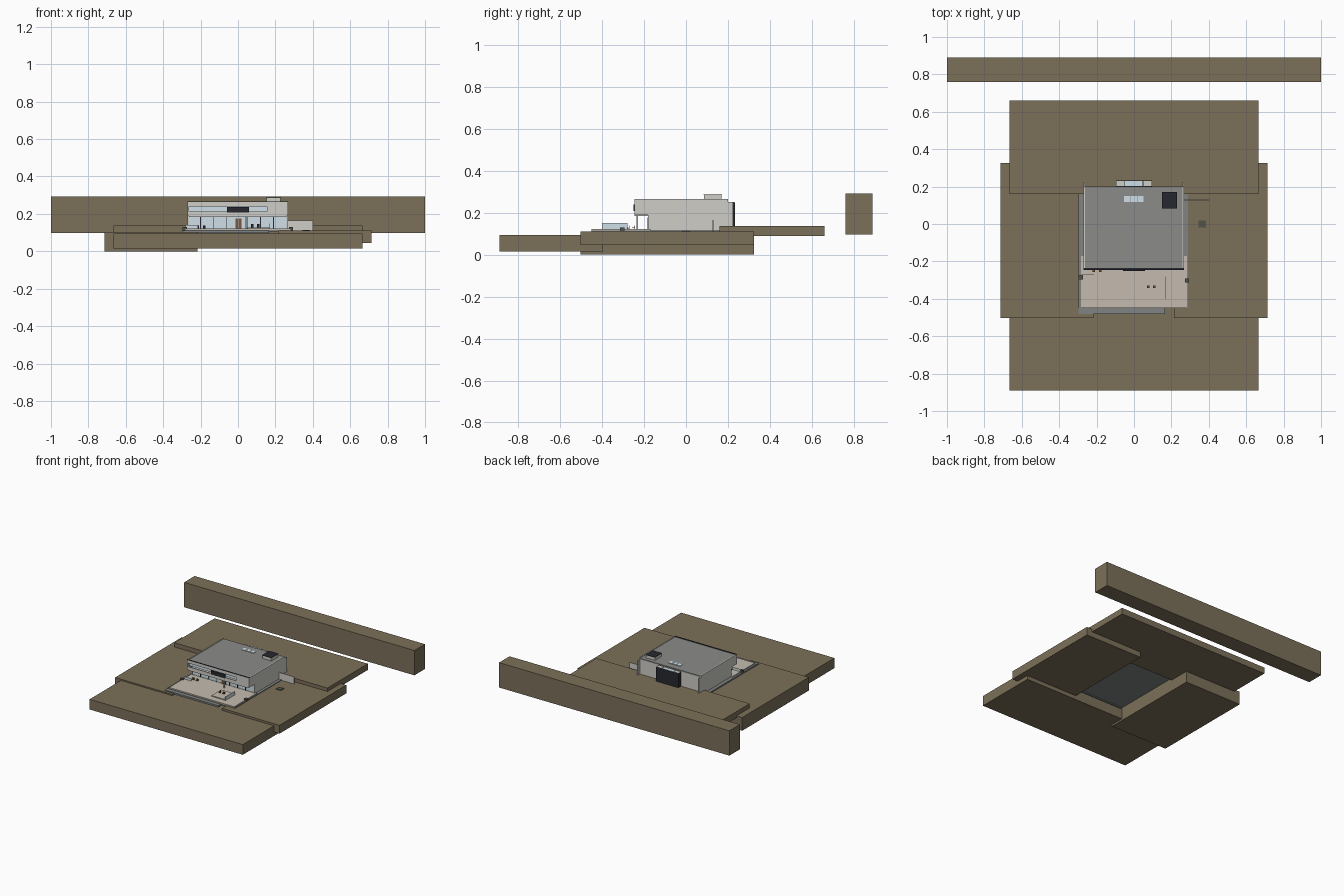
import bpy, bmesh

mats = {}
def mat(name, c):
    m = bpy.data.materials.new(name)
    m.diffuse_color = (*c, 1)
    mats[name] = m

mat("earth", (0.20, 0.16, 0.10))
mat("render", (0.62, 0.61, 0.57))
mat("roof", (0.26, 0.26, 0.25))
mat("paving", (0.56, 0.50, 0.43))
mat("stone", (0.22, 0.23, 0.23))
mat("dark", (0.02, 0.022, 0.028))
mat("glass", (0.62, 0.74, 0.80))
mat("timber", (0.20, 0.09, 0.04))
mat("plant", (0.08, 0.09, 0.07))

def prism(name, pts, x0, x1, m):
    """Extrude a y/z profile from x0 to x1."""
    bm = bmesh.new()
    f = bm.faces.new([bm.verts.new((x0, y, z)) for y, z in pts])
    r = bmesh.ops.extrude_face_region(bm, geom=[f])
    vs = [g for g in r["geom"] if isinstance(g, bmesh.types.BMVert)]
    bmesh.ops.translate(bm, verts=vs, vec=(x1 - x0, 0, 0))
    bmesh.ops.recalc_face_normals(bm, faces=bm.faces[:])
    me = bpy.data.meshes.new(name)
    bm.to_mesh(me)
    bm.free()
    me.materials.append(mats[m])
    ob = bpy.data.objects.new(name, me)
    bpy.context.collection.objects.link(ob)
    return ob

def box(name, x0, x1, y0, y1, z0, z1, m):
    return prism(name, [(y0, z0), (y1, z0), (y1, z1), (y0, z1)], x0, x1, m)

# Terrain slabs and the rear bank
box("rear_bank", -1, 1, 0.76, 0.89, 0.097, 0.292, "earth")
box("ground_back", -0.665, 0.665, 0.16, 0.66, 0.088, 0.137, "earth")
box("ground_front", -0.665, 0.665, -0.89, -0.395, 0.014, 0.094, "earth")
box("ground_left", -0.715, -0.217, -0.503, 0.325, 0.0, 0.104, "earth")
box("ground_right", 0.213, 0.713, -0.503, 0.325, 0.045, 0.11, "earth")

# Plinth, front step and terrace
box("plinth", -0.298, 0.29, -0.45, 0.2, 0.105, 0.115, "stone")
box("front_step", -0.298, 0.166, -0.482, -0.39, 0.098, 0.11, "stone")
box("terrace", -0.283, 0.283, -0.45, -0.17, 0.115, 0.121, "paving")
box("ground_floor", -0.262, 0.262, -0.18, 0.2, 0.115, 0.122, "paving")

# Terrace furniture and planting
box("raised_deck", 0.05, 0.17, -0.4, -0.28, 0.121, 0.128, "paving")
box("deck_screen", 0.169, 0.172, -0.4, -0.28, 0.121, 0.15, "glass")
for i, (x, y, z) in enumerate([(-0.215, -0.25, 0.121), (-0.18, -0.25, 0.121),
                               (0.076, -0.335, 0.128), (0.108, -0.335, 0.128)]):
    box(f"chair_seat_{i}", x - .007, x + .007, y - .007, y + .007, z + .006, z + .009, "timber")
    box(f"chair_back_{i}", x - .007, x + .007, y + .005, y + .007, z, z + .018, "dark")
for i, (x, y) in enumerate([(-0.285, -0.285), (0.283, -0.303)]):
    box(f"planter_{i}", x - .011, x + .011, y - .011, y + .011, 0.112, 0.13, "plant")
box("low_screen", -0.28, -0.215, -0.272, -0.269, 0.121, 0.14, "glass")
box("garden_hatch", 0.345, 0.385, -0.02, 0.018, 0.11, 0.115, "plant")

# Side walls with front overhang and rear fins
side = [(-0.18, 0.112), (0.224, 0.112), (0.224, 0.25), (0.2, 0.25), (0.2, 0.264),
        (-0.246, 0.264), (-0.246, 0.188), (-0.18, 0.188)]
prism("side_wall_left", side, -0.27, -0.262, "render")
prism("side_wall_right", side, 0.26, 0.268, "render")

# Floor, roof and parapets
box("upper_floor", -0.262, 0.26, -0.246, 0.2, 0.183, 0.19, "render")
box("roof_slab", -0.262, 0.26, -0.238, 0.2, 0.252, 0.261, "roof")
box("front_parapet", -0.262, 0.26, -0.246, -0.238, 0.24, 0.264, "render")
box("roof_edge", -0.27, 0.268, -0.2465, -0.236, 0.263, 0.2655, "dark")

# Upper front: spandrel, window band and corner bay
box("front_spandrel", -0.262, 0.26, -0.246, -0.238, 0.19, 0.212, "render")
box("band_window", -0.262, 0.155, -0.228, -0.224, 0.212, 0.252, "glass")
box("corner_bay", 0.155, 0.26, -0.246, -0.225, 0.19, 0.24, "render")
box("balcony_panel", -0.06, 0.06, -0.25, -0.238, 0.207, 0.238, "dark")

# Ground floor front: glazing, mullions, door
box("front_glazing", -0.262, 0.26, -0.176, -0.172, 0.122, 0.183, "glass")
for i, x in enumerate([-0.2, -0.13, -0.06, 0.05, 0.12, 0.19]):
    box(f"mullion_{i}", x - .002, x + .002, -0.18, -0.17, 0.122, 0.183, "dark")
for i, x in enumerate([-0.014, 0.004]):
    box(f"door_leaf_{i}", x, x + .015, -0.183, -0.17, 0.122, 0.176, "timber")
box("entrance_post", 0.04, 0.046, -0.235, -0.229, 0.121, 0.183, "render")

# Rear wall, dark rear bay with light caps
for i, (a, b) in enumerate([(-0.262, -0.096), (0.096, 0.26)]):
    box(f"rear_wall_{i}", a, b, 0.192, 0.2, 0.112, 0.252, "render")
box("rear_bay", -0.096, 0.096, 0.196, 0.233, 0.12, 0.248, "dark")
for i, (a, b) in enumerate([(-0.096, -0.054), (-0.05, 0.046), (0.05, 0.096)]):
    box(f"rear_bay_cap_{i}", a, b, 0.202, 0.23, 0.248, 0.25, "glass" if i == 1 else "render")

# Chimney block and skylight
box("chimney", 0.152, 0.228, 0.086, 0.17, 0.258, 0.284, "render")
box("chimney_cap", 0.15, 0.23, 0.084, 0.172, 0.284, 0.287, "dark")
for i in range(3):
    x = -0.053 + i * 0.036
    box(f"skylight_{i}", x, x + .033, 0.117, 0.15, 0.259, 0.265, "glass")

# Garden wall to the right
box("garden_wall", 0.268, 0.4, 0.126, 0.132, 0.108, 0.166, "render")
